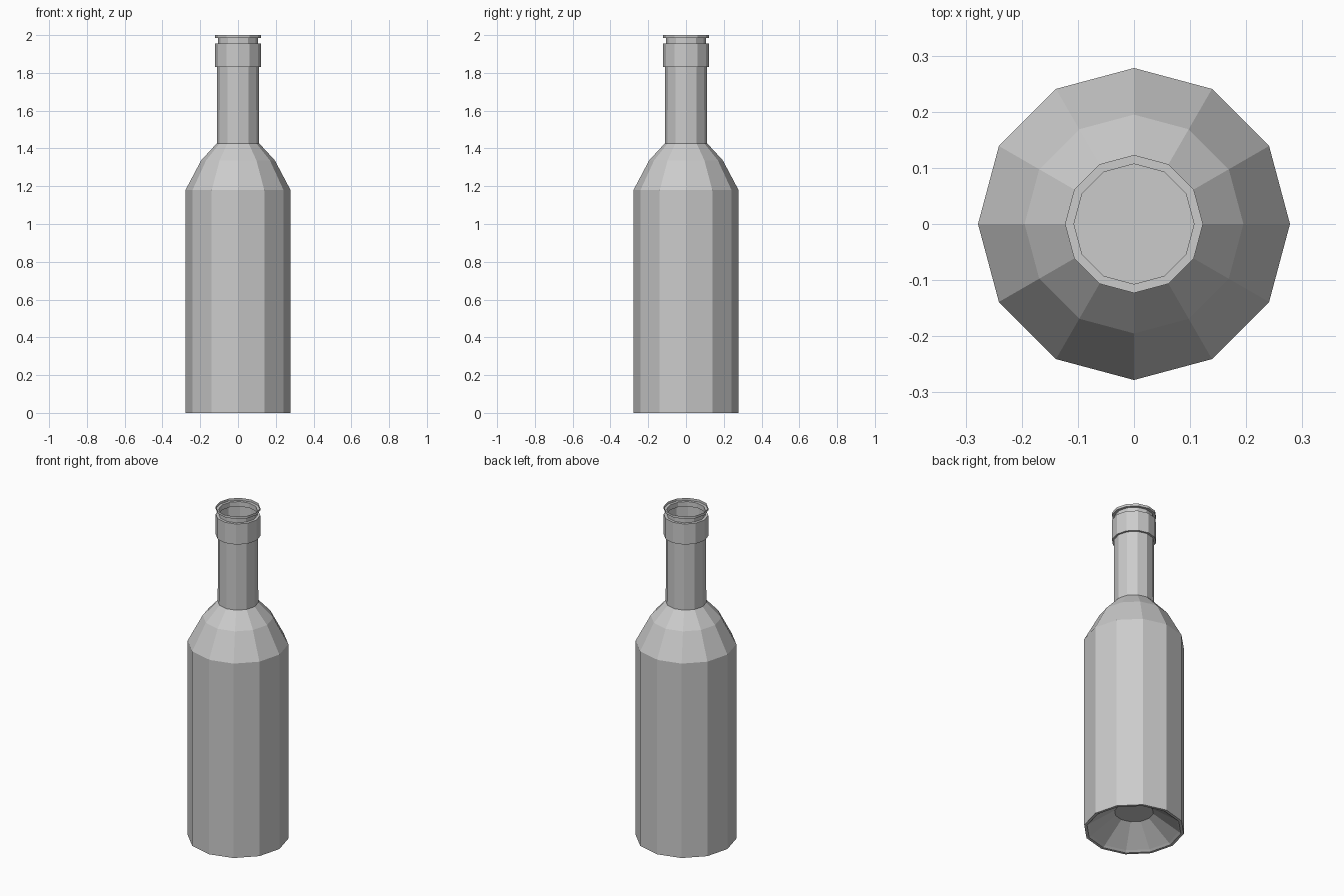
import bpy
import bmesh
from math import cos, sin, pi

if "Cube" in bpy.data.objects:
    bpy.data.objects.remove(bpy.data.objects["Cube"])

SIDES = 12


def lathe(name, profile, cap_start=False):
    """Revolve an (r, z) profile into a flat-faced shell."""
    bm = bmesh.new()
    rings = [[bm.verts.new((r * cos(2 * pi * i / SIDES), r * sin(2 * pi * i / SIDES), z))
              for i in range(SIDES)] for r, z in profile]
    for a, b in zip(rings, rings[1:]):
        for i in range(SIDES):
            j = (i + 1) % SIDES
            bm.faces.new((a[i], a[j], b[j], b[i]))
    if cap_start:
        bm.faces.new(rings[0][::-1])
    mesh = bpy.data.meshes.new(name)
    bm.to_mesh(mesh)
    bm.free()
    obj = bpy.data.objects.new(name, mesh)
    bpy.context.collection.objects.link(obj)
    return obj


# Thin shell from the hollow base up to the open mouth
lathe("bottle", [
    (0.108, 0.11), (0.25, 0.01), (0.262, 0.0), (0.278, 0.0),   # punt and foot
    (0.278, 1.18), (0.195, 1.337), (0.112, 1.427),             # body and shoulder
    (0.111, 1.83), (0.123, 1.83), (0.123, 1.955),              # neck and collar
    (0.107, 1.955), (0.107, 1.985), (0.123, 1.985), (0.123, 2.0),  # groove and lip
], cap_start=True)
